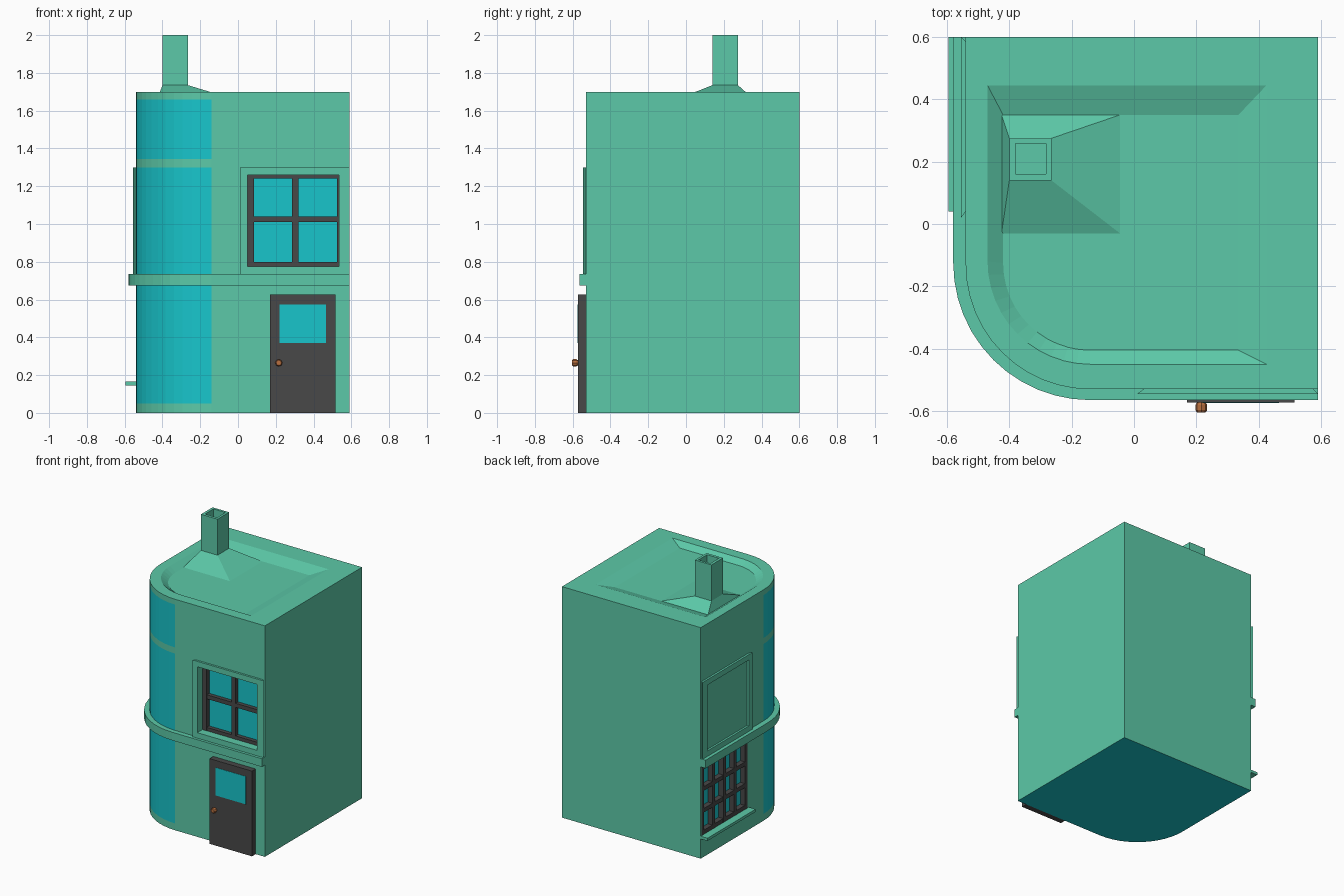
import bpy, bmesh, math

if "Cube" in bpy.data.objects:
    bpy.data.objects.remove(bpy.data.objects["Cube"])

def material(name, rgb):
    m = bpy.data.materials.new(name)
    m.diffuse_color = (*rgb, 1)
    m.use_nodes = True
    m.node_tree.nodes["Principled BSDF"].inputs["Base Color"].default_value = m.diffuse_color
    return m

GREEN = material("green_wall", (0.107, 0.584, 0.392))
GLASS = material("blue_glass", (0.009, 0.56, 0.60))
DARK = material("dark_frame", (0.065, 0.065, 0.065))
BRASS = material("brass", (0.48, 0.16, 0.05))

front = lambda p: p
left = lambda p: (p[1] - 0.01, p[0] + 0.01, p[2])   # front wall mirrored onto the left wall

def finish(name, bm, *mats):
    bmesh.ops.recalc_face_normals(bm, faces=bm.faces[:])
    me = bpy.data.meshes.new(name)
    bm.to_mesh(me)
    bm.free()
    ob = bpy.data.objects.new(name, me)
    bpy.context.collection.objects.link(ob)
    for m in mats:
        me.materials.append(m)
    return ob

def loft(rings, cap_start=True, cap_end=True, closed=False):
    """Skin equal-length rings of points; returns the bmesh and the side faces per band."""
    bm = bmesh.new()
    vs = [[bm.verts.new(p) for p in r] for r in rings]
    n = len(vs[0])
    pairs = list(zip(vs, vs[1:])) + ([(vs[-1], vs[0])] if closed else [])
    bands = [[bm.faces.new((a[i], a[(i + 1) % n], b[(i + 1) % n], b[i])) for i in range(n)]
             for a, b in pairs]
    start = bm.faces.new(vs[0]) if cap_start else None
    if cap_end:
        bm.faces.new(vs[-1])
    return bm, bands, start

def boxes(name, mat, items, place=front):
    """One object from boxes given as (x0, x1, y0, y1, z0, z1)."""
    bm = bmesh.new()
    for x0, x1, y0, y1, z0, z1 in items:
        v = bmesh.ops.create_cube(bm, size=1)["verts"]
        for w in v:
            w.co = place((x1 if w.co.x > 0 else x0, y1 if w.co.y > 0 else y0,
                          z1 if w.co.z > 0 else z0))
    return finish(name, bm, mat)

SEG = 12
def rounded(x0, x1, y0, y1, r, z):
    """Rectangle whose front-left corner is rounded."""
    arc = [(x0 + r - r * math.cos(t), y0 + r - r * math.sin(t), z)
           for t in (math.pi / 2 * i / SEG for i in range(SEG + 1))]
    return [(x1, y1, z), (x0, y1, z)] + arc + [(x1, y0, z)]

def square(x0, x1, y0, y1, z):
    return [(x0, y0, z), (x1, y0, z), (x1, y1, z), (x0, y1, z)]

# Main block with curved glass corner and sunken roof
levels = [0, 0.05, 1.30, 1.345, 1.66, 1.70]
rings = [rounded(-0.54, 0.59, -0.53, 0.60, 0.40, z) for z in levels]
rings += [rounded(-0.47, 0.425, -0.45, 0.445, 0.33, 1.70),
          rounded(-0.42, 0.335, -0.405, 0.35, 0.28, 1.668)]
bm, bands, bottom = loft(rings)
bottom.material_index = 1
for k in (1, 3):
    for f in bands[k][2:2 + SEG]:
        f.material_index = 1
building = finish("building", bm, GREEN, GLASS)

# Window openings cut into the walls
UPPER = (0.05, 0.535, -0.70, -0.445, 0.775, 1.26)
LOWER = (0.045, 0.58, -0.70, -0.48, 0.165, 0.675)
for box, place in ((UPPER, front), (UPPER, left), (LOWER, left)):
    cutter = boxes("cutter", GREEN, [box], place)
    cutter.hide_render = True
    mod = building.modifiers.new("opening", "BOOLEAN")
    mod.operation, mod.solver, mod.object = "DIFFERENCE", "EXACT", cutter
    bpy.context.view_layer.objects.active = building
    bpy.ops.object.modifier_apply(modifier=mod.name)
    bpy.data.objects.remove(cutter)

# Ledge wrapping the front, corner and left side
def ledge_ring(z):
    outer = rounded(-0.58, 0.59, -0.565, 0.60, 0.44, z)[1:]
    inner = rounded(-0.54, 0.59, -0.53, 0.60, 0.40, z)[1:]
    return outer + inner[::-1]
finish("ledge", loft([ledge_ring(0.675), ledge_ring(0.735)])[0], GREEN)

# Upper windows: flared trim, glazing bars and glass
def wall_rect(x0, x1, z0, z1, y, place):
    return [place(p) for p in ((x0, y, z0), (x1, y, z0), (x1, y, z1), (x0, y, z1))]

for side, place in (("front", front), ("left", left)):
    trim = [wall_rect(0.03, 0.575, 0.735, 1.30, -0.53, place),
            wall_rect(0.01, 0.59, 0.735, 1.30, -0.545, place),
            wall_rect(0.05, 0.535, 0.775, 1.26, -0.545, place),
            wall_rect(0.05, 0.535, 0.775, 1.26, -0.53, place)]
    finish(side + "_window_trim", loft(trim, False, False, True)[0], GREEN)
    bars = [(a, b, -0.485, -0.45, 0.775, 1.26)
            for a, b in ((0.05, 0.085), (0.285, 0.32), (0.525, 0.535))]
    bars += [(0.05, 0.535, -0.484, -0.45, a, b)
             for a, b in ((0.775, 0.80), (1.01, 1.04), (1.24, 1.26))]
    boxes(side + "_window_bars", DARK, bars, place)
    boxes(side + "_window_glass", GLASS, [(0.05, 0.535, -0.455, -0.446, 0.775, 1.26)], place)

# Large lower window on the left side, with sill
w = 0.03
bars = [(x, x + w, -0.53, -0.485, 0.165, 0.675)
        for x in (0.045 + (0.535 - w) * i / 4 for i in range(5))]
bars += [(0.045, 0.58, -0.529, -0.485, z, z + w)
         for z in (0.165 + (0.51 - w) * i / 3 for i in range(4))]
boxes("shop_window_bars", DARK, bars, left)
boxes("shop_window_glass", GLASS, [(0.045, 0.58, -0.492, -0.481, 0.165, 0.675)], left)
boxes("shop_window_sill", GREEN, [(0.03, 0.59, -0.585, -0.53, 0.145, 0.165)], left)

# Door with glass pane and knob
boxes("door", DARK, [(0.17, 0.515, -0.573, -0.53, 0, 0.627)])
boxes("door_glass", GLASS, [(0.22, 0.465, -0.575, -0.565, 0.37, 0.575)])
def knob_ring(r, y):
    return [(0.216 + r * math.cos(math.pi * i / 4), y, 0.265 + r * math.sin(math.pi * i / 4))
            for i in range(8)]
finish("door_knob", loft([knob_ring(0.014, -0.573), knob_ring(0.019, -0.58),
                          knob_ring(0.019, -0.597), knob_ring(0.014, -0.604)])[0], BRASS)

# Chimney with flared base and hollow top
finish("chimney", loft([square(-0.425, -0.045, -0.03, 0.35, 1.668),
                        square(-0.40, -0.265, 0.14, 0.275, 1.735),
                        square(-0.40, -0.265, 0.14, 0.275, 2.0),
                        square(-0.38, -0.283, 0.16, 0.258, 2.0),
                        square(-0.38, -0.283, 0.16, 0.258, 1.88)], False)[0], GREEN)
